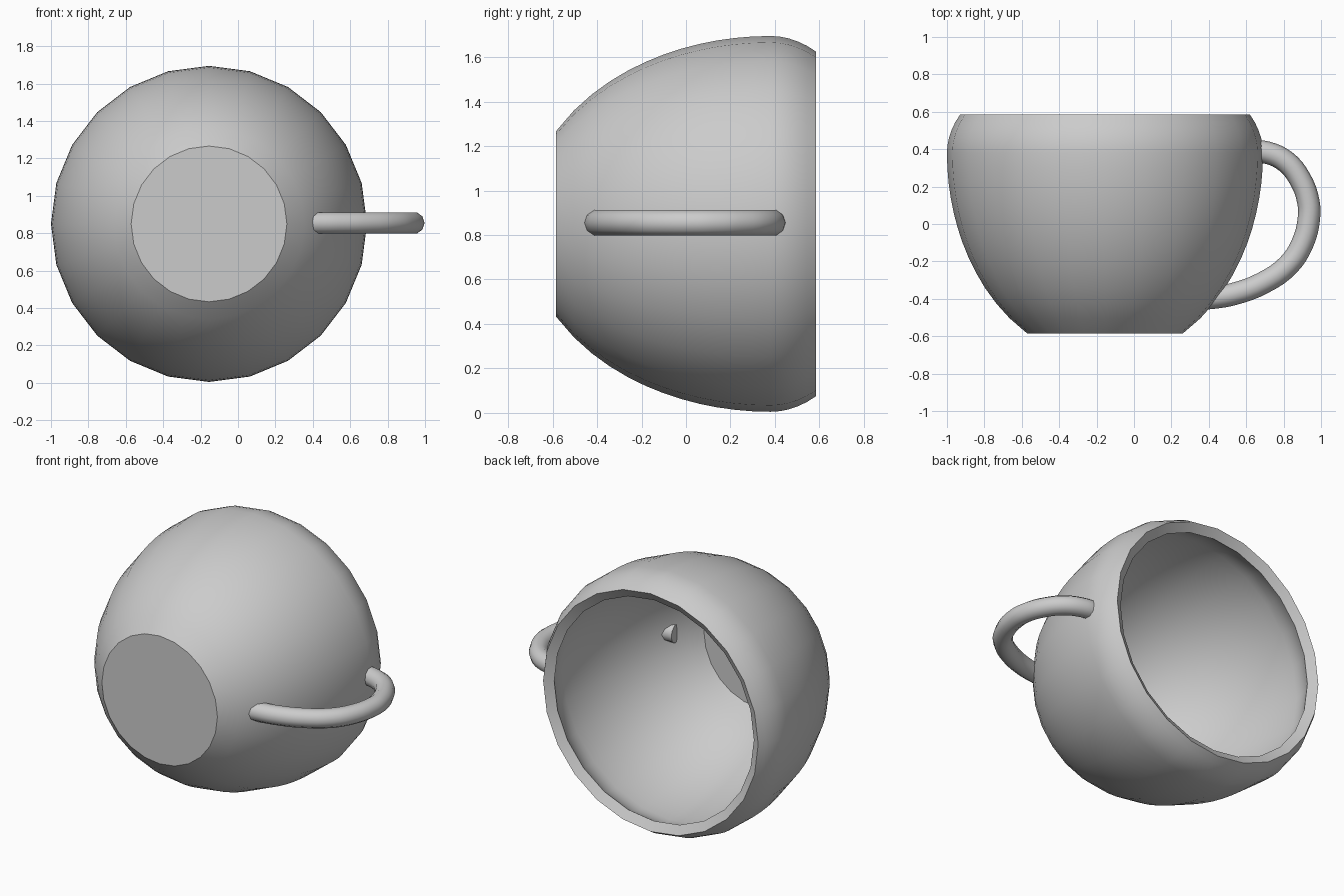
import bpy
import bmesh
from math import sqrt, pi
from mathutils import Vector

cube = bpy.data.objects.get("Cube")
if cube:
    bpy.data.objects.remove(cube, do_unlink=True)

grey = bpy.data.materials.new("light_grey")
grey.use_nodes = True
grey.diffuse_color = (0.6, 0.6, 0.6, 1)
grey.node_tree.nodes["Principled BSDF"].inputs["Base Color"].default_value = (0.6, 0.6, 0.6, 1)

SIDES = 24
CENTRE = Vector((-0.155, 0, 0.85))
RADIUS = 0.845
BASE_Y, BELLY_Y, RIM_Y = -0.585, 0.38, 0.585


def activate(obj):
    bpy.ops.object.select_all(action="DESELECT")
    obj.select_set(True)
    bpy.context.view_layer.objects.active = obj


def bowl_radius(y):
    """Two elliptical arcs meeting at the widest ring."""
    reach = 1.109 if y < BELLY_Y else 0.514
    return RADIUS * sqrt(1 - ((y - BELLY_Y) / reach) ** 2)


# Bowl: profile spun about the y axis, with a flat base
heights = [BASE_Y + (BELLY_Y - BASE_Y) * i / 12 for i in range(12)]
heights += [BELLY_Y + (RIM_Y - BELLY_Y) * i / 5 for i in range(6)]
bm = bmesh.new()
profile = [bm.verts.new(CENTRE + Vector((0, y, bowl_radius(y)))) for y in heights]
edges = [bm.edges.new(pair) for pair in zip(profile, profile[1:])]
bmesh.ops.spin(bm, geom=profile + edges, cent=CENTRE, axis=(0, 1, 0),
               angle=2 * pi, steps=SIDES, use_duplicate=False)
bmesh.ops.remove_doubles(bm, verts=bm.verts, dist=0.0005)
base_edges = [e for e in bm.edges
              if e.is_boundary and all(v.co.y < BASE_Y + 0.01 for v in e.verts)]
base = bmesh.ops.contextual_create(bm, geom=base_edges)["faces"][0]
bmesh.ops.recalc_face_normals(bm, faces=bm.faces)
base.normal_update()
if base.normal.y > 0:
    bmesh.ops.reverse_faces(bm, faces=bm.faces)
mesh = bpy.data.meshes.new("cup_bowl")
bm.to_mesh(mesh)
bm.free()
bowl = bpy.data.objects.new("cup_bowl", mesh)
bpy.context.collection.objects.link(bowl)
mesh.materials.append(grey)

# Wall thickness grows inward
activate(bowl)
wall = bowl.modifiers.new("wall", "SOLIDIFY")
wall.thickness = 0.065
wall.offset = -1
wall.use_even_offset = True
bpy.ops.object.modifier_apply(modifier=wall.name)
bpy.ops.object.shade_smooth_by_angle(angle=pi / 6)

# Handle: round tube along a curved path
path = [(0.63, 0.39), (0.71, 0.382), (0.81, 0.335), (0.885, 0.245), (0.932, 0.12),
        (0.935, 0.03), (0.9, -0.105), (0.825, -0.22), (0.69, -0.315),
        (0.53, -0.375), (0.43, -0.393), (0.35, -0.4)]
curve = bpy.data.curves.new("handle", "CURVE")
curve.dimensions = "3D"
curve.bevel_depth = 0.06
curve.bevel_resolution = 3
curve.use_fill_caps = True
curve.resolution_u = 4
spline = curve.splines.new("BEZIER")
spline.bezier_points.add(len(path) - 1)
for point, (x, y) in zip(spline.bezier_points, path):
    point.co = (x, y, 0.855)
    point.handle_left_type = point.handle_right_type = "AUTO"
handle = bpy.data.objects.new("handle", curve)
bpy.context.collection.objects.link(handle)
curve.materials.append(grey)
activate(handle)
bpy.ops.object.convert(target="MESH")
bpy.ops.object.shade_smooth_by_angle(angle=pi / 4)
